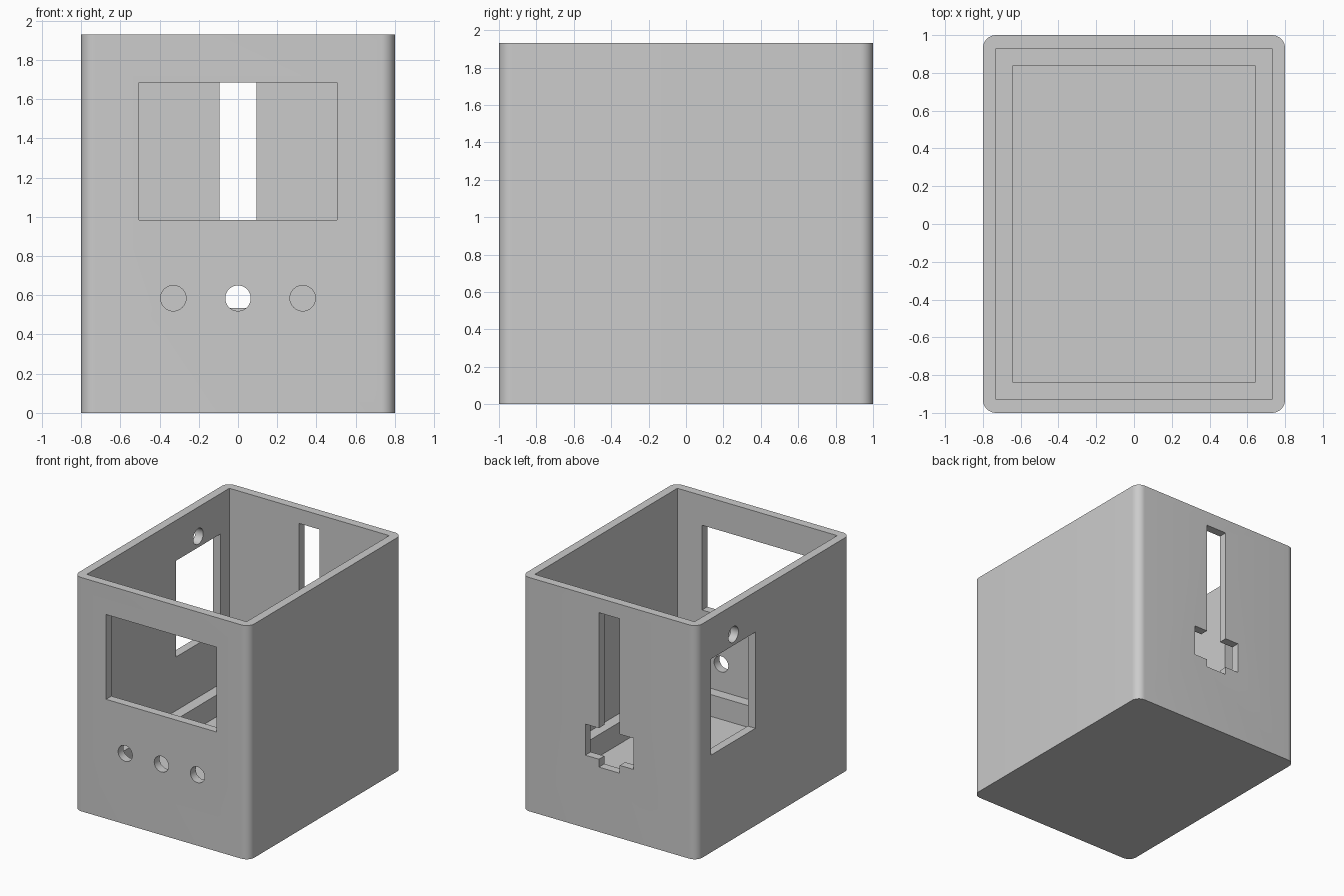
import bpy, bmesh, math
from mathutils import Matrix, Vector

cube = bpy.data.objects.get("Cube")
if cube:
    bpy.data.objects.remove(cube, do_unlink=True)

# Single plain grey plastic
grey = bpy.data.materials.new("light_grey_plastic")
grey.use_nodes = True
colour = (0.6, 0.6, 0.6, 1)
grey.diffuse_color = colour
grey.node_tree.nodes["Principled BSDF"].inputs["Base Color"].default_value = colour

WIDTH, DEPTH, HEIGHT, WALL = 1.6, 2.0, 1.93, 0.07


def to_object(bm, name):
    mesh = bpy.data.meshes.new(name)
    bm.to_mesh(mesh)
    bm.free()
    mesh.materials.append(grey)
    ob = bpy.data.objects.new(name, mesh)
    bpy.context.collection.objects.link(ob)
    return ob


def block(name, x0, x1, y0, y1, z0, z1):
    bm = bmesh.new()
    bmesh.ops.create_cube(bm, size=1)
    for v in bm.verts:
        v.co = Vector((x1 if v.co.x > 0 else x0,
                       y1 if v.co.y > 0 else y0,
                       z1 if v.co.z > 0 else z0))
    return to_object(bm, name)


def drill(name, centre, axis, radius=0.065):
    bm = bmesh.new()
    bmesh.ops.create_cone(bm, cap_ends=True, segments=48, radius1=radius,
                          radius2=radius, depth=0.3)
    turn = Matrix.Rotation(math.pi / 2, 4, axis)
    bmesh.ops.transform(bm, matrix=Matrix.Translation(centre) @ turn, verts=bm.verts)
    return to_object(bm, name)


# Outer body with rounded upright corners
bpy.context.view_layer.update()
body = block("enclosure_body", -WIDTH / 2, WIDTH / 2, -DEPTH / 2, DEPTH / 2, 0, HEIGHT)
bm = bmesh.new()
bm.from_mesh(body.data)
uprights = [e for e in bm.edges if abs(e.verts[0].co.z - e.verts[1].co.z) > 1]
bmesh.ops.bevel(bm, geom=uprights, offset=WALL, segments=10, profile=0.5, affect='EDGES')
bm.to_mesh(body.data)
bm.free()

ix, iy = WIDTH / 2 - WALL, DEPTH / 2 - WALL
cutters = [
    # Upper cavity, then the narrower well that leaves a ledge around the floor
    block("cavity_cutter", -ix, ix, -iy, iy, 0.36, 2.2),
    block("well_cutter", -0.64, 0.64, -0.84, 0.84, 0.18, 0.5),
    # Front display window
    block("front_window_cutter", -0.505, 0.505, -1.1, -0.9, 0.985, 1.685),
    # Rear slot with wider connector opening
    block("rear_slot_cutter", -0.095, 0.095, 0.9, 1.1, 0.535, 1.81),
    block("rear_connector_cutter", -0.22, 0.22, 0.9, 1.1, 0.6, 0.857),
    # Side window and the hole above it
    block("side_window_cutter", -0.9, -0.7, 0.237, 0.815, 0.803, 1.597),
    drill("side_hole_cutter", (-0.77, 0.524, 1.688), 'Y'),
]
# Row of front button holes
for x in (-0.33, 0, 0.33):
    cutters.append(drill("button_hole_cutter", (x, -0.97, 0.585), 'X'))

for cutter in cutters:
    cutter.hide_render = True
    cutter.hide_viewport = True
    mod = body.modifiers.new(cutter.name, 'BOOLEAN')
    mod.operation = 'DIFFERENCE'
    mod.solver = 'EXACT'
    mod.object = cutter

# Bake the cuts, remove the cutters, and smooth the curved surfaces
bpy.context.view_layer.update()
baked = bpy.data.meshes.new_from_object(
    body.evaluated_get(bpy.context.evaluated_depsgraph_get()))
body.modifiers.clear()
body.data = baked
for cutter in cutters:
    bpy.data.objects.remove(cutter, do_unlink=True)
bpy.ops.object.select_all(action='DESELECT')
body.select_set(True)
bpy.context.view_layer.objects.active = body
bpy.ops.object.shade_smooth_by_angle(angle=math.radians(30))
